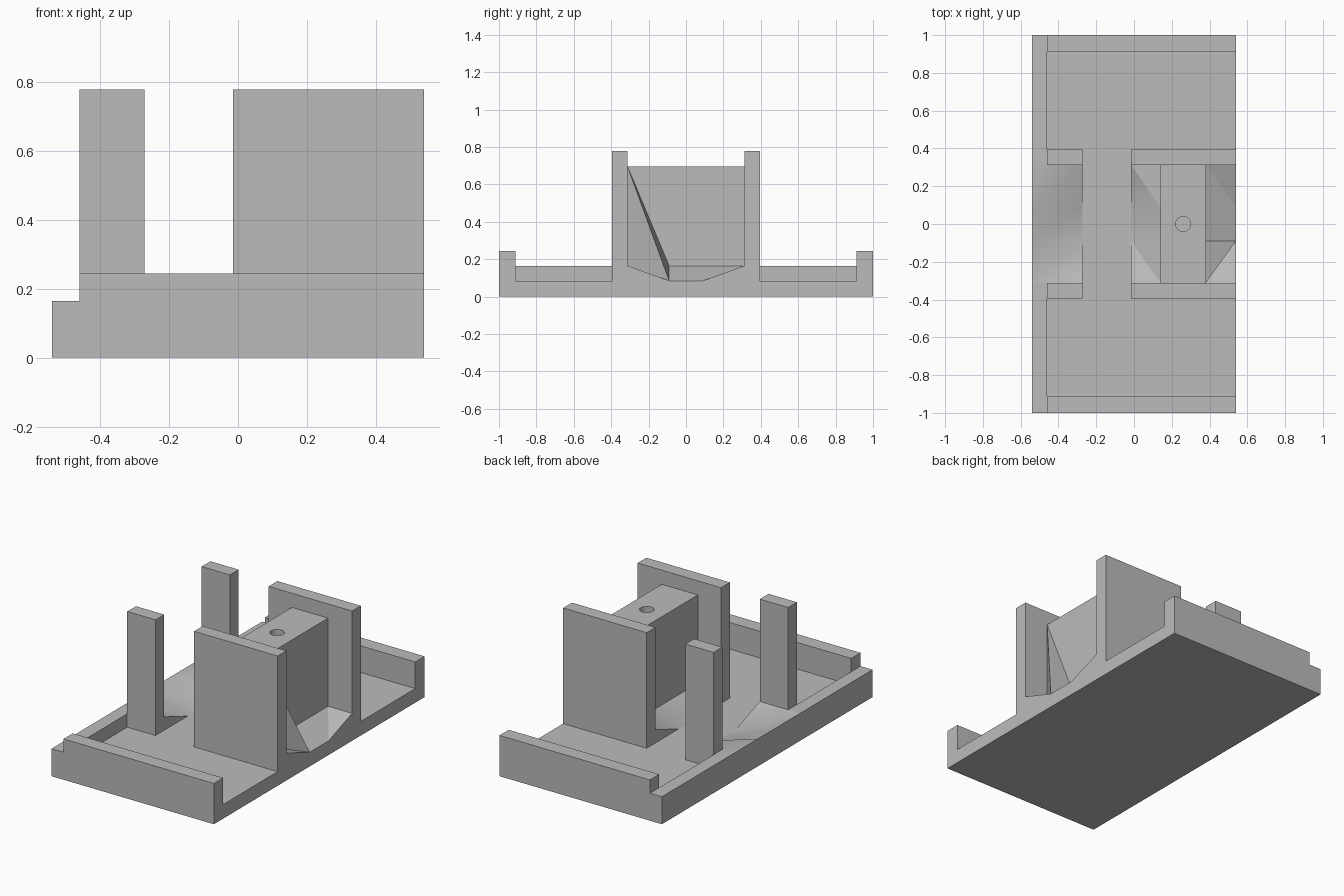
import bpy
import bmesh

if "Cube" in bpy.data.objects:
    bpy.data.objects.remove(bpy.data.objects["Cube"], do_unlink=True)

grey = bpy.data.materials.new("plain_grey")
grey.use_nodes = True
color = (0.5, 0.5, 0.5, 1)
grey.diffuse_color = color
grey.node_tree.nodes["Principled BSDF"].inputs["Base Color"].default_value = color


def finish(name, bm, smooth=False):
    bmesh.ops.recalc_face_normals(bm, faces=bm.faces)
    mesh = bpy.data.meshes.new(name)
    bm.to_mesh(mesh)
    bm.free()
    mesh.materials.append(grey)
    obj = bpy.data.objects.new(name, mesh)
    bpy.context.collection.objects.link(obj)
    if smooth:
        bpy.ops.object.select_all(action='DESELECT')
        obj.select_set(True)
        bpy.context.view_layer.objects.active = obj
        bpy.ops.object.shade_smooth_by_angle(angle=0.5)
    return obj


def box(name, xs, ys, zs):
    bm = bmesh.new()
    bmesh.ops.create_cube(bm, size=1)
    for v in bm.verts:
        v.co = [r[0] if c < 0 else r[1] for c, r in zip(v.co, (xs, ys, zs))]
    return finish(name, bm)


X, WALL, CURB_X = 0.54, 0.245, -0.46
FLOOR, LEDGE, TOP = 0.085, 0.165, 0.78
IN_Y, OUT_Y, MID = 0.312, 0.395, 0.09
BLOCK_X, BLOCK_TOP = (0.14, 0.38), 0.695
TROUGH_Y = (-IN_Y, -MID, MID, IN_Y)


def ramp(name, trough_x, ledge_x, ledge_y=TROUGH_Y):
    """Solid whose top blends a trough profile into a level ledge."""
    bm = bmesh.new()
    low = 0.02
    t = [bm.verts.new((trough_x, y, LEDGE if abs(y) > MID else FLOOR)) for y in TROUGH_Y]
    f = [bm.verts.new((ledge_x, y, LEDGE)) for y in ledge_y]
    tb = [bm.verts.new((trough_x, y, low)) for y in TROUGH_Y]
    fb = [bm.verts.new((ledge_x, y, low)) for y in ledge_y]
    for i in range(3):
        j = i + 1
        for face in ((t[i], t[j], f[i]), (t[j], f[j], f[i]),
                     (tb[i], fb[i], tb[j]), (tb[j], fb[i], fb[j]),
                     (t[i], tb[i], tb[j], t[j]), (f[i], f[j], fb[j], fb[i])):
            bm.faces.new(face)
    for i in (0, 3):
        bm.faces.new((t[i], f[i], fb[i], tb[i]))
    bmesh.ops.remove_doubles(bm, verts=bm.verts, dist=0.0001)
    return finish(name, bm, True)


# Base tray
box("base_plate", (-X, X), (-1, 1), (0, FLOOR))
for side, s in (("front", -1), ("back", 1)):
    def span(a, b):
        return sorted((s * a, s * b))
    box(side + "_end_wall", (CURB_X, X), span(0.912, 1), (0, WALL))
    box(side + "_curb", (-X, CURB_X), span(IN_Y, 1), (0, LEDGE))
    # Uprights
    box(side + "_post", (CURB_X, -0.272), span(IN_Y, OUT_Y), (0, TOP))
    box(side + "_upright_wall", (-0.015, X), span(IN_Y, OUT_Y), (0, TOP))

# Sloped trough floor pieces
ramp("entry_ramp", -0.272, -X)
ramp("inner_ramp", -0.015, BLOCK_X[0])
ramp("outer_ramp", X, BLOCK_X[1], (-IN_Y, IN_Y, IN_Y, IN_Y))

# Centre block with a drilled hole
block = box("centre_block", BLOCK_X, (-IN_Y, IN_Y), (0.02, BLOCK_TOP))
bm = bmesh.new()
bmesh.ops.create_cone(bm, cap_ends=True, segments=32, radius1=0.04, radius2=0.04, depth=0.6)
bmesh.ops.translate(bm, verts=bm.verts, vec=(0.26, 0, BLOCK_TOP))
drill = finish("hole_cutter", bm)
drill.hide_render = True
drill.hide_set(True)
drill.display_type = 'WIRE'
cut = block.modifiers.new("hole", 'BOOLEAN')
cut.operation = 'DIFFERENCE'
cut.solver = 'EXACT'
cut.object = drill
# Apply the cut and remove the drill
bpy.context.view_layer.update()
cut_mesh = bpy.data.meshes.new_from_object(
    block.evaluated_get(bpy.context.evaluated_depsgraph_get()))
block.modifiers.clear()
block.data = cut_mesh
bpy.data.objects.remove(drill, do_unlink=True)

# Slanted corner gusset
bm = bmesh.new()
bx = BLOCK_X[1]
points = [bm.verts.new(p) for p in ((bx, -IN_Y, BLOCK_TOP), (bx, -IN_Y, LEDGE),
                                    (bx, -MID, LEDGE), (X, -MID, FLOOR))]
for skip in points:
    bm.faces.new([p for p in points if p is not skip])
finish("corner_gusset", bm)
